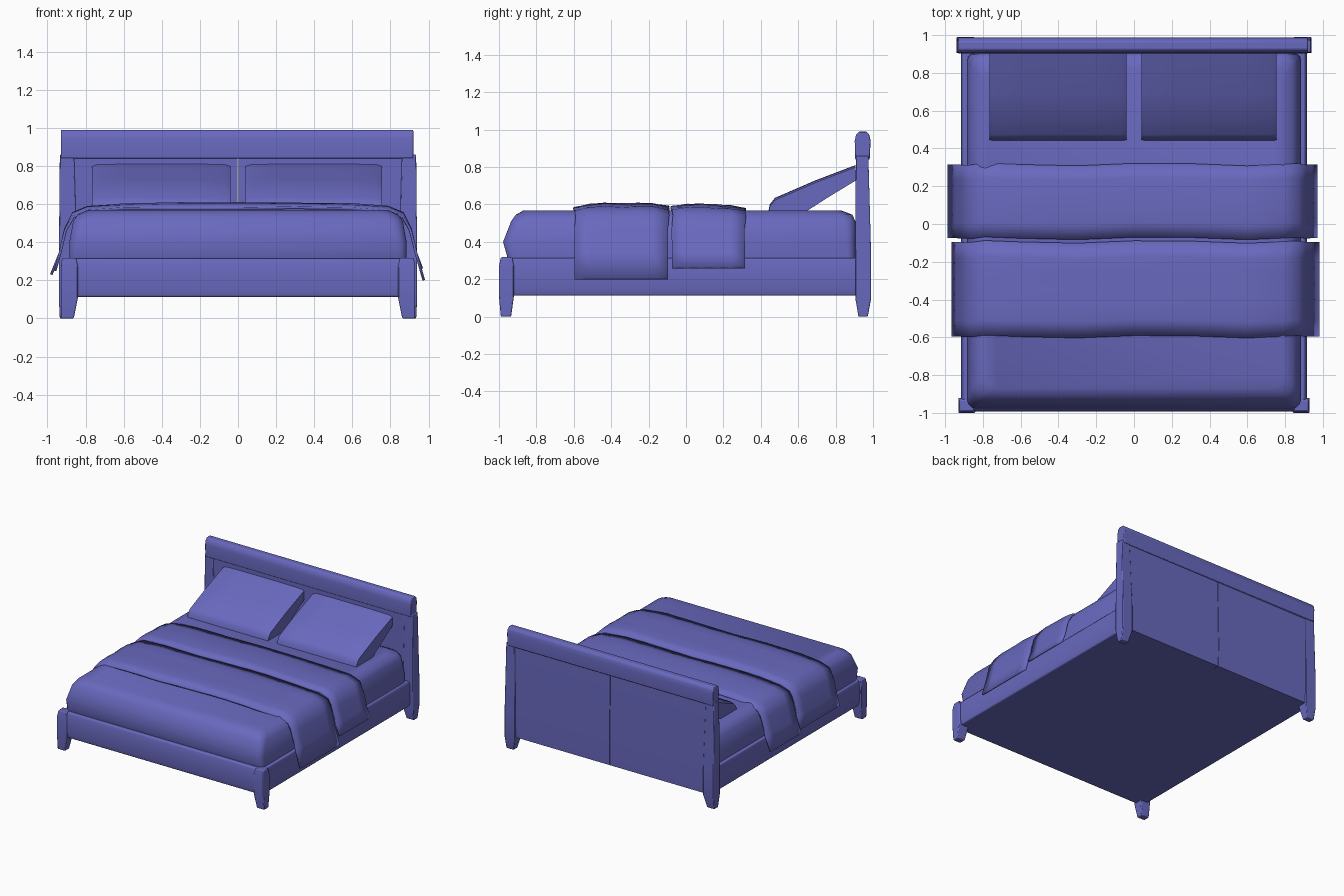
import bpy, bmesh, math
from mathutils import Vector

if "Cube" in bpy.data.objects:
    bpy.data.objects.remove(bpy.data.objects["Cube"])

mat = bpy.data.materials.new("soft violet blue")
mat.diffuse_color = (0.14, 0.14, 0.52, 1)
mat.use_nodes = True
mat.node_tree.nodes["Principled BSDF"].inputs["Base Color"].default_value = mat.diffuse_color


def make(name, verts, faces, bevel=0.0, angle=40):
    bm = bmesh.new()
    vs = [bm.verts.new(v) for v in verts]
    for f in faces:
        bm.faces.new([vs[i] for i in f])
    bmesh.ops.recalc_face_normals(bm, faces=bm.faces)
    me = bpy.data.meshes.new(name)
    bm.to_mesh(me)
    bm.free()
    me.materials.append(mat)
    ob = bpy.data.objects.new(name, me)
    bpy.context.collection.objects.link(ob)
    if bevel:
        m = ob.modifiers.new("soft edges", 'BEVEL')
        m.width, m.segments, m.limit_method = bevel, 2, 'ANGLE'
    bpy.ops.object.select_all(action='DESELECT')
    ob.select_set(True)
    bpy.context.view_layer.objects.active = ob
    bpy.ops.object.shade_smooth_by_angle(angle=math.radians(angle))
    return ob


def loft(name, rings, bevel=0.0, angle=40):
    """Closed skin through equal-length rings, capped at both ends."""
    n = len(rings[0])
    faces = [(r * n + i, r * n + (i + 1) % n, (r + 1) * n + (i + 1) % n, (r + 1) * n + i)
             for r in range(len(rings) - 1) for i in range(n)]
    faces += [tuple(range(n)), tuple(range((len(rings) - 1) * n, len(rings) * n))]
    return make(name, [p for r in rings for p in r], faces, bevel, angle)


def rect(x0, x1, y0, y1, z):
    return [(x0, y0, z), (x1, y0, z), (x1, y1, z), (x0, y1, z)]


def prism_x(name, profile, x0, x1, bevel=0.0):
    return loft(name, [[(x, y, z) for y, z in profile] for x in (x0, x1)], bevel)


# bed base with closed underside
loft("bed_base", [rect(-.905, .905, -.985, .93, .112), rect(-.915, .915, -.993, .93, .15),
                  rect(-.915, .915, -.993, .93, .27), rect(-.905, .905, -.98, .93, .315)], .008)

# front legs and headboard posts, tapering towards the floor
for side, s in (("left", -1), ("right", 1)):
    loft(f"front_leg_{side}", [
        rect(*sorted((s * .862, s * .93)), -.99, -.935, 0),
        rect(*sorted((s * .84, s * .93)), -1, -.92, .11),
        rect(*sorted((s * .84, s * .93)), -1, -.92, .27),
        rect(*sorted((s * .85, s * .922)), -.99, -.93, .318)], .006)
    loft(f"headboard_post_{side}", [
        rect(*sorted((s * .87, s * .935)), .922, .972, 0),
        rect(*sorted((s * .845, s * .94)), .905, .99, .1),
        rect(*sorted((s * .845, s * .94)), .905, .99, .32),
        rect(*sorted((s * .86, s * .935)), .908, .975, .86)], .005)
    # headboard half panel meeting at the centre seam
    prism_x(f"headboard_panel_{side}",
            [(.912, .112), (.978, .112), (.982, .3), (.97, .85), (.912, .85)],
            *sorted((s * .002, s * .9)))

# rounded cap along the top of the headboard
prism_x("headboard_cap", [(.905, .84), (.902, .94), (.909, .972), (.925, .99), (.965, .99),
                          (.981, .972), (.987, .94), (.982, .84)], -.93, .92, .006)


# mattress: rounded rectangles stacked in z
def rounded(hx, y0, y1, z, r):
    pts = []
    for cx, cy, a0 in ((hx - r, y1 - r, 0), (r - hx, y1 - r, 90),
                       (r - hx, y0 + r, 180), (hx - r, y0 + r, 270)):
        for k in range(4):
            a = math.radians(a0 + k * 30)
            pts.append((cx + r * math.cos(a), cy + r * math.sin(a), z))
    return pts


loft("mattress", [rounded(.885, -.95, .905, .30, .04), rounded(.885, -.978, .905, .40, .05),
                  rounded(.865, -.935, .905, .51, .06), rounded(.84, -.91, .89, .545, .07),
                  rounded(.79, -.87, .83, .568, .07)], angle=60)


# blankets: draped cross-section swept along y
def blanket(name, y0, y1, heights, left_hem, right_hem, lx, rx):
    half = [(.935, .34), (.905, .47), (.865, .55), (.79, .582), (.6, .596), (.3, .6)]
    path = ([(-lx, left_hem)] + [(-x, z) for x, z in half] + [(0, .6)]
            + [(x, z) for x, z in reversed(half)] + [(rx, right_hem)])
    ny, n = len(heights), len(path)
    verts, faces = [], []
    for j, h in enumerate(heights):
        y = y0 + (y1 - y0) * j / (ny - 1)
        for i, (x, z) in enumerate(path):
            top = max(0, (z - .4) / .2)
            verts.append((x, y + .008 * math.sin(i * 1.9) * top,
                          z + h * top + .003 * math.sin(i * 1.7 + j * 2.1) * top))
    for j in range(ny - 1):
        for i in range(n - 1):
            a = j * n + i
            faces.append((a, a + 1, a + n + 1, a + n))
    ob = make(name, verts, faces, angle=50)
    m = ob.modifiers.new("thickness", 'SOLIDIFY')
    m.thickness, m.offset = .014, 0


blanket("front_blanket", -.595, -.095, [-.022, -.004, 0, -.002, 0, -.002, -.016], .25, .2, .96, .975)
blanket("rear_blanket", -.075, .315, [-.016, -.006, -.004, -.008, -.014, -.026], .23, .26, .98, .965)

# pillows leaning on the headboard
for side, x0, x1 in (("left", -.765, -.04), ("right", .04, .755)):
    prof = [(.44, .56), (.448, .60), (.475, .635), (.69, .728), (.905, .81),
            (.908, .74), (.76, .65), (.62, .56)]
    mid = (sum(p[0] for p in prof) / 8, sum(p[1] for p in prof) / 8)
    rings = []
    for t, k in ((0, .9), (.04, .98), (.25, 1), (.75, 1), (.96, .98), (1, .9)):
        rings.append([(x0 + (x1 - x0) * t, y, mid[1] + (z - mid[1]) * 1 - (1 - k) * .12)
                      for y, z in prof])
    loft(f"pillow_{side}", rings, angle=50)
